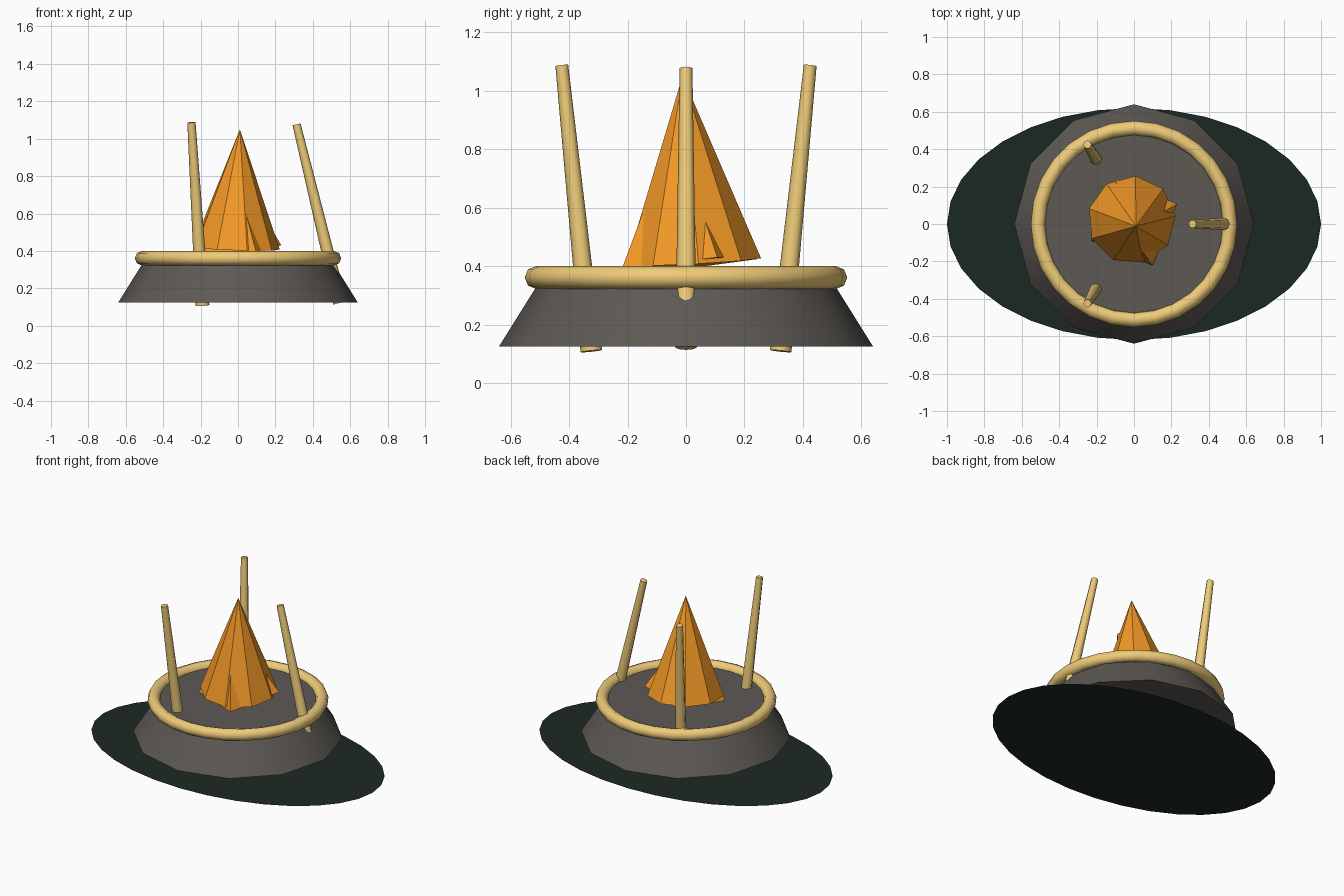
import bpy
from math import radians, pi
from mathutils import Vector, Matrix

if "Cube" in bpy.data.objects:
    bpy.data.objects.remove(bpy.data.objects["Cube"])


def material(name, rgb):
    m = bpy.data.materials.new(name)
    m.diffuse_color = (*rgb, 1)
    m.use_nodes = True
    m.node_tree.nodes["Principled BSDF"].inputs["Base Color"].default_value = m.diffuse_color
    return m


GREEN = material("dark_green", (0.012, 0.022, 0.016))
STONE = material("stone", (0.11, 0.10, 0.09))
BRASS = material("brass", (0.86, 0.60, 0.19))
FIRE = material("fire", (0.90, 0.32, 0.02))


def finish(name, mat, smooth=False):
    o = bpy.context.object
    o.name = name
    o.data.materials.append(mat)
    if smooth:
        bpy.ops.object.shade_smooth_by_angle(angle=radians(50))
    return o


def cone_between(name, a, b, r1, r2, sides, mat, first_angle=0.0, smooth=False):
    """Tapered prism from a to b; first_angle turns the first corner from +x."""
    a, b = Vector(a), Vector(b)
    axis = b - a
    bpy.ops.mesh.primitive_cone_add(vertices=sides, radius1=r1, radius2=r2,
                                    depth=axis.length)
    o = finish(name, mat, smooth)
    turn = Matrix.Rotation(first_angle - pi / 2, 4, 'Z')
    tilt = Vector((0, 0, 1)).rotation_difference(axis).to_matrix().to_4x4()
    o.matrix_world = Matrix.Translation((a + b) / 2) @ tilt @ turn
    return o


# Flat oval ground patch
bpy.ops.mesh.primitive_circle_add(vertices=32, radius=1, fill_type='NGON')
finish("ground_patch", GREEN).scale = (1, 0.62, 1)

# Stone base and its rim
cone_between("stone_base", (0, 0, 0.125), (0, 0, 0.365), 0.64, 0.49, 12,
             STONE, smooth=True)
bpy.ops.mesh.primitive_torus_add(location=(0, 0, 0.361), major_radius=0.513,
                                 minor_radius=0.039, major_segments=28,
                                 minor_segments=8)
finish("rim_ring", BRASS, True)

# Three tapered posts: one leaning in, a mirrored pair leaning out
cone_between("right_post", (0.545, 0, 0.122), (0.313, 0, 1.077), 0.037, 0.022,
             8, BRASS, smooth=True)
for s, side in ((-1, "front"), (1, "back")):
    cone_between(side + "_post", (-0.19, s * 0.324, 0.109),
                 (-0.249, s * 0.425, 1.087), 0.037, 0.022, 8, BRASS, smooth=True)

# Tilted flame with a squat four-sided flame nested inside
cone_between("flame", (-0.012, 0.022, 0.415), (0.01, -0.012, 1.05), 0.236, 0,
             9, FIRE, radians(85))
cone_between("inner_flame", (0, 0.01, 0.405), (-0.03, -0.04, 0.87), 0.252, 0,
             4, FIRE, radians(23))
